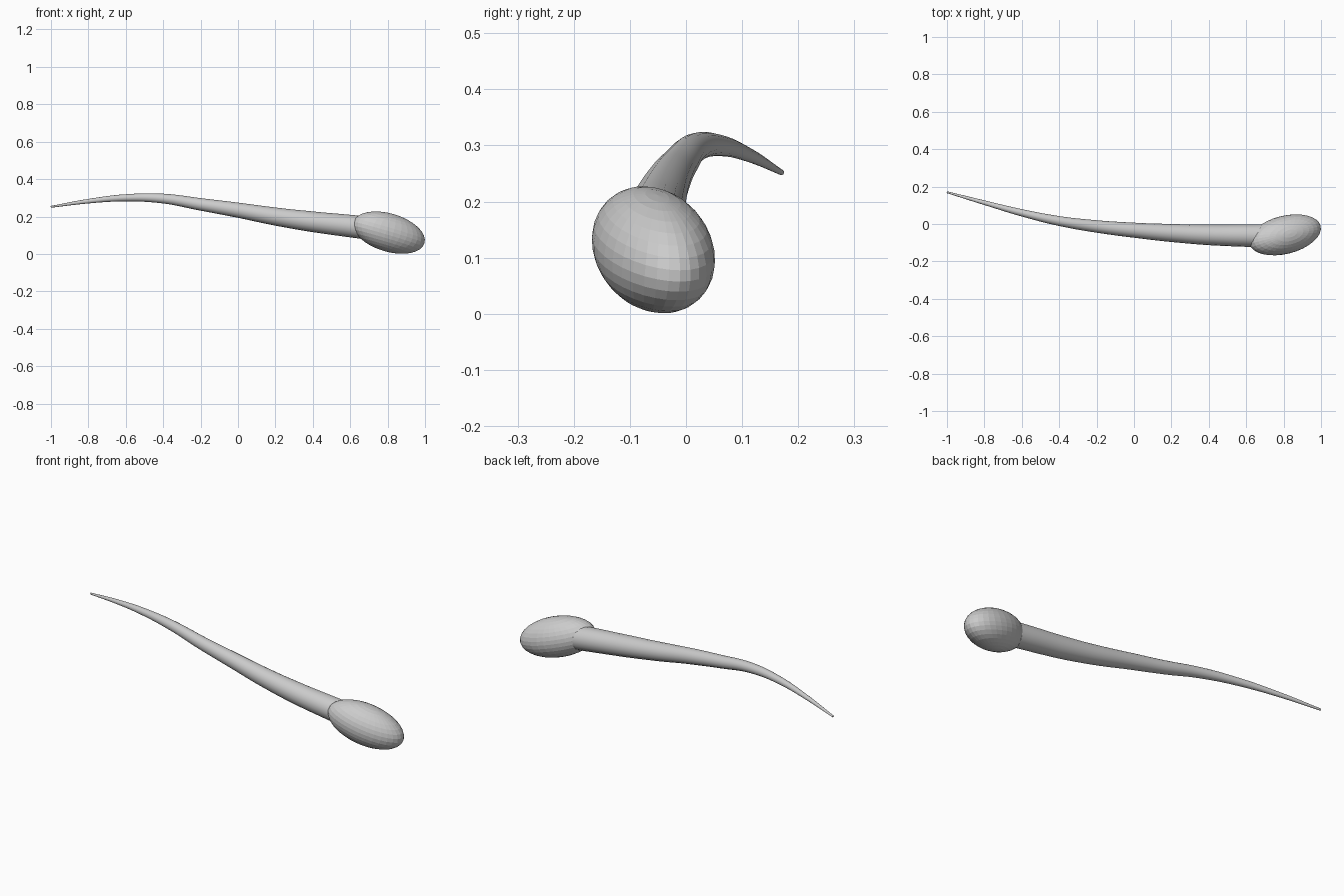
import bpy
from mathutils import Vector, Matrix

if "Cube" in bpy.data.objects:
    bpy.data.objects.remove(bpy.data.objects["Cube"])

# Head: stretched sphere tilted along its long axis
bpy.ops.mesh.primitive_uv_sphere_add(segments=32, ring_count=16, radius=1)
head = bpy.context.object
head.name = "head"
rot = Vector((1, 0.25, -0.3)).to_track_quat('X', 'Z').to_matrix().to_4x4()
head.matrix_world = (Matrix.Translation((0.807, -0.058, 0.114)) @ rot
                     @ Matrix.Diagonal((0.203, 0.102, 0.102, 1)))

# Tail: tapering tube along a curved path (x, y, z, radius)
path = [
    (-1.00, 0.170, 0.252, 0.005),
    (-0.80, 0.114, 0.282, 0.012),
    (-0.60, 0.060, 0.300, 0.019),
    (-0.40, 0.016, 0.296, 0.026),
    (-0.20, -0.013, 0.265, 0.033),
    (0.00, -0.033, 0.234, 0.040),
    (0.20, -0.048, 0.200, 0.048),
    (0.40, -0.058, 0.172, 0.055),
    (0.60, -0.062, 0.149, 0.060),
    (0.72, -0.063, 0.135, 0.062),
]
curve = bpy.data.curves.new("tail", 'CURVE')
curve.dimensions = '3D'
curve.bevel_depth = 1.0
curve.bevel_resolution = 6
curve.resolution_u = 6
curve.use_fill_caps = True
spline = curve.splines.new('BEZIER')
spline.bezier_points.add(len(path) - 1)
for point, (x, y, z, r) in zip(spline.bezier_points, path):
    point.co = (x, y, z)
    point.radius = r
    point.handle_left_type = point.handle_right_type = 'AUTO'
tail = bpy.data.objects.new("tail", curve)
bpy.context.collection.objects.link(tail)
bpy.ops.object.select_all(action='DESELECT')
tail.select_set(True)
bpy.context.view_layer.objects.active = tail
bpy.ops.object.convert(target='MESH')
bpy.ops.object.shade_smooth_by_angle()
